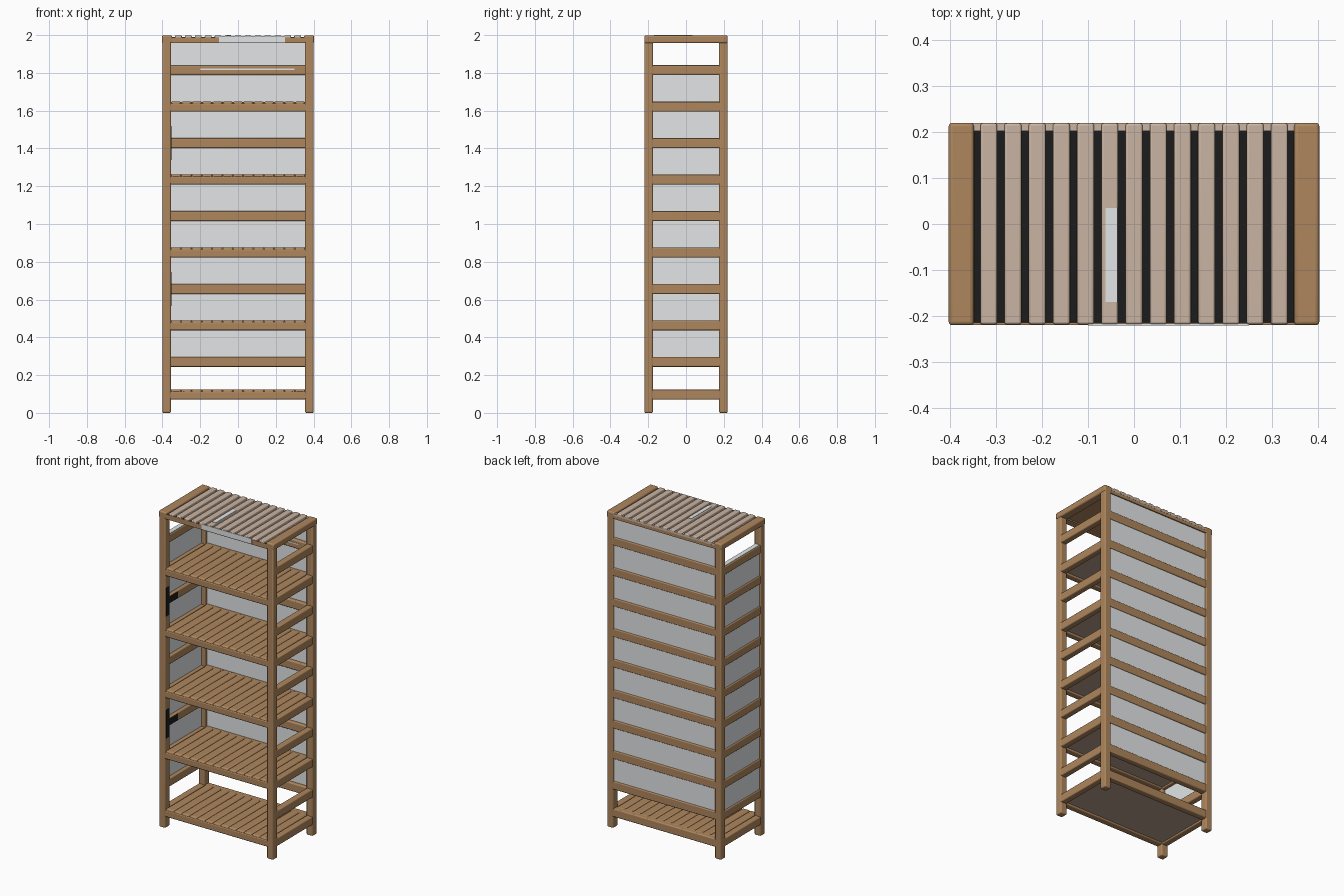
import bpy

if "Cube" in bpy.data.objects:
    bpy.data.objects.remove(bpy.data.objects["Cube"], do_unlink=True)


def material(name, rgb):
    m = bpy.data.materials.new(name)
    m.use_nodes = True
    color = (*rgb, 1)
    m.diffuse_color = color
    m.node_tree.nodes["Principled BSDF"].inputs["Base Color"].default_value = color
    return m


WOOD = material("brown wood", (0.42, 0.24, 0.11))
PALE = material("pale wood", (0.59, 0.46, 0.36))
UNDER = material("taupe underside", (0.48, 0.34, 0.27))
PANEL = material("light grey panel", (0.82, 0.845, 0.86))
DARK = material("dark gap", (0.012, 0.012, 0.012))


def box(name, x, y, z, mat, bevel=0.0):
    """Box from (min, max) pairs, with optional rounded edges."""
    spans = (x, y, z)
    bpy.ops.mesh.primitive_cube_add(size=1, location=[sum(s) / 2 for s in spans])
    ob = bpy.context.object
    ob.name = name
    ob.scale = [s[1] - s[0] for s in spans]
    bpy.ops.object.transform_apply(location=False, rotation=False, scale=True)
    ob.data.materials.append(mat)
    if bevel:
        mod = ob.modifiers.new("rounding", "BEVEL")
        mod.width = bevel
        mod.segments = 3
        bpy.ops.object.shade_smooth_by_angle()
    return ob


W, D, H = 0.40, 0.22, 2.0      # half width, half depth, height
POST = 0.045
IX, IY = W - POST, D - POST    # inner faces of the posts
RAIL = 0.052
PITCH = 0.193
# Rail centres, bottom to top
levels = [0.097] + [0.27 + PITCH * i for i in range(9)]
shelf_levels = [levels[0]] + levels[2::2]


def side_span(sign, inner, outer):
    return tuple(sorted((sign * inner, sign * outer)))


# Four corner posts
for sx, side in ((1, "left"), (-1, "right")):
    for sy, end in ((1, "back"), (-1, "front")):
        box(f"{end}_{side}_post", side_span(sx, IX, W), side_span(sy, IY, D),
            (0, H - 0.005), WOOD, 0.007)

# Side rails and back rails at every level
for i, z in enumerate(levels):
    span = (z - RAIL / 2, z + RAIL / 2)
    for sx, side in ((1, "left"), (-1, "right")):
        box(f"{side}_rail_{i}", side_span(sx, IX + 0.003, W - 0.002),
            (-IY - 0.01, IY + 0.01), span, WOOD, 0.006)
    box(f"back_rail_{i}", (-IX - 0.01, IX + 0.01), (IY + 0.003, D - 0.002),
        span, WOOD, 0.006)


def slats(name, count, half, gap, y, z, mat, bevel):
    """Row of rounded slats running front to back."""
    pitch = 2 * half / count
    for k in range(count):
        x = -half + pitch * k
        box(f"{name}_{k}", (x + gap / 2, x + pitch - gap / 2), y, z, mat, bevel)


# Slatted shelves with a front rail and a flat underside
for i, z in enumerate(shelf_levels):
    box(f"shelf_front_rail_{i}", (-IX - 0.01, IX + 0.01), (-D + 0.002, -IY),
        (z - RAIL / 2, z + 0.018), WOOD, 0.007)
    box(f"shelf_underside_{i}", (-IX - 0.01, IX + 0.01), (-IY - 0.01, IY + 0.01),
        (z - 0.016, z - 0.008), UNDER)
    box(f"shelf_deck_{i}", (-IX - 0.01, IX + 0.01), (-IY - 0.01, IY + 0.01),
        (z - 0.008, z + 0.016), WOOD)
    slats(f"shelf_slat_{i}", 13, IX, 0.001, (-D + 0.004, IY + 0.02),
          (z - 0.005, z + 0.027), WOOD, 0.008)

# Top: broad end boards, front and back rails, dark gaps and pale slats
TOP_IN = 0.348
for sx, side in ((1, "left"), (-1, "right")):
    box(f"top_{side}_board", side_span(sx, TOP_IN, W + 0.003), (-D, D),
        (1.957, H - 0.002), WOOD, 0.008)
box("top_front_rail", (-IX, IX), (-D + 0.001, -IY), (1.957, 1.979), WOOD)
box("top_front_edge", (-IX, IX), (-D + 0.001, -D + 0.006), (1.977, 1.988), WOOD)
box("top_back_rail", (-IX, IX), (IY, D - 0.002), (1.957, 1.979), WOOD)
box("top_back_edge", (-IX, IX), (D - 0.018, D - 0.001), (1.977, 1.99), PALE)
box("top_underside", (-IX, IX), (-IY - 0.01, IY + 0.01), (1.965, 1.973), WOOD)
box("top_gap_plate", (-TOP_IN, TOP_IN), (-D + 0.005, D - 0.017), (1.973, 1.981), DARK)
slats("top_slat", 13, 0.342, 0.016, (-D + 0.002, D - 0.001), (1.974, 1.998), PALE, 0.005)

# Pale wear patches on the top, and a pale ledge and streak under it
box("top_patch", (-0.062, -0.036), (-0.17, 0.035), (1.996, H), PANEL)
box("top_front_patch", (-0.10, 0.25), (-D - 0.001, -D + 0.004), (1.962, 1.994), PANEL)
ledge = levels[9] + RAIL / 2
box("right_ledge", (-W + 0.008, -IX - 0.008), (-IY, IY), (ledge - 0.004, ledge + 0.002), PANEL)
box("back_streak", (-0.2, 0.3), (IY + 0.001, IY + 0.006), (1.816, 1.823), PANEL)

# Dark stains inside the right side, on the front post and two rails
for i in (3, 7):
    z = levels[i]
    box(f"post_stain_{i}", (-IX - 0.002, -IX + 0.002), (-D + 0.008, -IY - 0.004),
        (z - 0.09, z + 0.09), DARK)
    box(f"rail_stain_{i}", (-IX - 0.005, -IX - 0.001), (-IY, -0.09),
        (z - 0.02, z + 0.02), DARK)

# Panels filling the bays of the back and the right side
for i in range(1, 10):
    low = levels[i] + RAIL / 2 - 0.01
    high = levels[i] + PITCH - RAIL / 2 + 0.01
    box(f"back_panel_{i}", (-IX - 0.01, IX + 0.01), (D - 0.021, D - 0.009),
        (low, min(high, 1.962)), PANEL)
    if i < 9:
        box(f"right_panel_{i}", (-W + 0.009, -W + 0.021), (-IY - 0.01, IY + 0.01),
            (low, high), PANEL)
